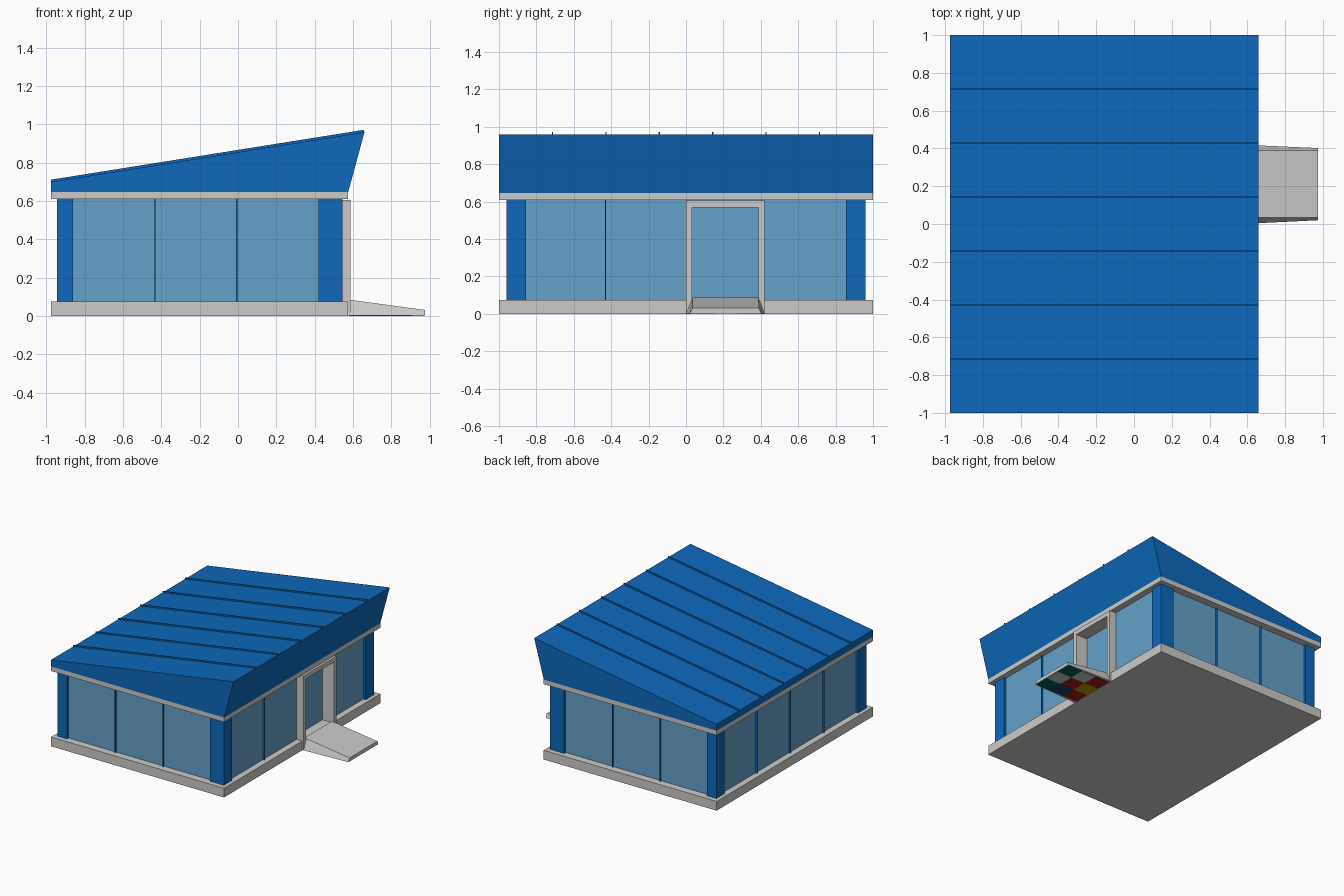
import bpy, bmesh

if "Cube" in bpy.data.objects:
    bpy.data.objects.remove(bpy.data.objects["Cube"])


def material(name, rgb):
    m = bpy.data.materials.new(name)
    m.diffuse_color = (*rgb, 1)
    m.use_nodes = True
    m.node_tree.nodes["Principled BSDF"].inputs["Base Color"].default_value = m.diffuse_color
    return m


BLUE = material("roof_blue", (0.004, 0.14, 0.50))
GLASS = material("glass_blue", (0.13, 0.36, 0.58))
GREY = material("light_grey", (0.60, 0.60, 0.58))
RED = material("red", (0.35, 0.01, 0.01))
GOLD = material("gold", (0.50, 0.32, 0.0))
NAVY = material("navy", (0.005, 0.05, 0.16))
TEAL = material("teal", (0.0, 0.12, 0.10))


def finish(name, bm, mat):
    bmesh.ops.recalc_face_normals(bm, faces=bm.faces)
    mesh = bpy.data.meshes.new(name)
    bm.to_mesh(mesh)
    bm.free()
    mesh.materials.append(mat)
    ob = bpy.data.objects.new(name, mesh)
    bpy.context.collection.objects.link(ob)
    return ob


def loft(name, a, b, mat):
    """Solid between two matching outlines."""
    bm = bmesh.new()
    va, vb = [[bm.verts.new(p) for p in ring] for ring in (a, b)]
    n = len(va)
    bm.faces.new(va)
    bm.faces.new(vb)
    for i in range(n):
        j = (i + 1) % n
        bm.faces.new((va[i], va[j], vb[j], vb[i]))
    return finish(name, bm, mat)


def box(name, x0, x1, y0, y1, z0, z1, mat):
    ring = [(x0, y0), (x1, y0), (x1, y1), (x0, y1)]
    return loft(name, [(*p, z0) for p in ring], [(*p, z1) for p in ring], mat)


def prism(name, profile, y0, y1, mat):
    return loft(name, [(x, y0, z) for x, z in profile], [(x, y1, z) for x, z in profile], mat)


XL, XR = -0.975, 0.575          # slab edges
WL, WR, WY = -0.945, 0.545, 0.96  # outer wall planes
Z0, Z1 = 0.075, 0.61            # wall bottom and top

# Base slab and fascia under the roof
box("base_slab", XL, XR, -1, 1, 0, Z0, GREY)
box("roof_fascia", XL, XR, -1, 1, Z1, 0.647, GREY)

# Sloping roof with standing seams
SEAM = 0.012
prism("roof", [(XL, 0.647), (XR, 0.647), (0.66, 0.96), (XL, 0.70)], -1, 1, BLUE)
for i in range(1, 7):
    y = -1 + i * 2 / 7
    prism(f"roof_seam_{i}", [(XL, 0.695), (0.658, 0.955), (0.658, 0.96 + SEAM), (XL, 0.70 + SEAM)],
          y - 0.003, y + 0.003, BLUE)

# Corner pillars: broad on the entrance side
for side, s in (("front", -1), ("back", 1)):
    y0, y1 = sorted((s * WY, s * (WY - 0.105)))
    box(f"{side}_left_pillar", WL, -0.86, y0, y1, Z0, Z1, BLUE)
    box(f"{side}_right_pillar", 0.42, WR, y0, y1, Z0, Z1, BLUE)

# Front and back glazing, three panes each
IN = 0.02
for side, s in (("front", -1), ("back", 1)):
    yo = s * (WY - IN)
    y0, y1 = sorted((yo, yo - s * 0.01))
    box(f"{side}_glass", -0.86, 0.42, y0, y1, Z0, Z1, GLASS)
    for i in (1, 2):
        x = -0.86 + i * 1.28 / 3
        f0, f1 = sorted((yo, yo + s * 0.015))
        box(f"{side}_mullion_{i}", x - 0.003, x + 0.003, f0, f1, Z0, Z1, BLUE)

# Left glazing, four panes
PY = WY - 0.105
box("left_glass", WL + IN, WL + IN + 0.01, -PY, PY, Z0, Z1, GLASS)
for i in (-1, 0, 1):
    y = i * PY / 2
    box(f"left_mullion_{i + 2}", WL + 0.005, WL + IN, y - 0.003, y + 0.003, Z0, Z1, BLUE)

# Right glazing either side of the door
GX = WR - IN
box("right_glass_a", GX - 0.01, GX, -PY, 0.01, Z0, Z1, GLASS)
box("right_glass_b", GX - 0.01, GX, 0.41, PY, Z0, Z1, GLASS)
box("right_mullion", GX, GX + 0.015, -0.433, -0.427, Z0, Z1, BLUE)

# Door frame and recessed glass door
box("door_post_a", 0.46, 0.588, 0.0, 0.033, 0.01, 0.605, GREY)
box("door_post_b", 0.46, 0.588, 0.387, 0.42, 0.01, 0.605, GREY)
box("door_lintel", 0.46, 0.588, 0.033, 0.387, 0.57, 0.605, GREY)
box("door_glass", 0.475, 0.485, 0.033, 0.387, Z0, 0.57, GLASS)

# Entrance ramp with flared sides
loft("entrance_ramp",
     [(0.57, 0.0, 0.003), (0.57, 0.42, 0.003), (0.57, 0.388, 0.087), (0.57, 0.035, 0.087)],
     [(0.975, 0.02, 0.003), (0.975, 0.402, 0.003), (0.975, 0.39, 0.032), (0.975, 0.035, 0.032)], GREY)

# Coloured patches under the ramp, inner to outer
patches = ((RED, GOLD, RED), (NAVY, RED, GREY), (TEAL, GREY, TEAL))
for i, row in enumerate(patches):
    for j, mat in enumerate(row):
        x, y = 0.58 + i * 0.13, 0.025 + j * 0.125
        box(f"ramp_underside_patch_{i}_{j}", x, x + 0.13, y, y + 0.125, 0, 0.003, mat)
